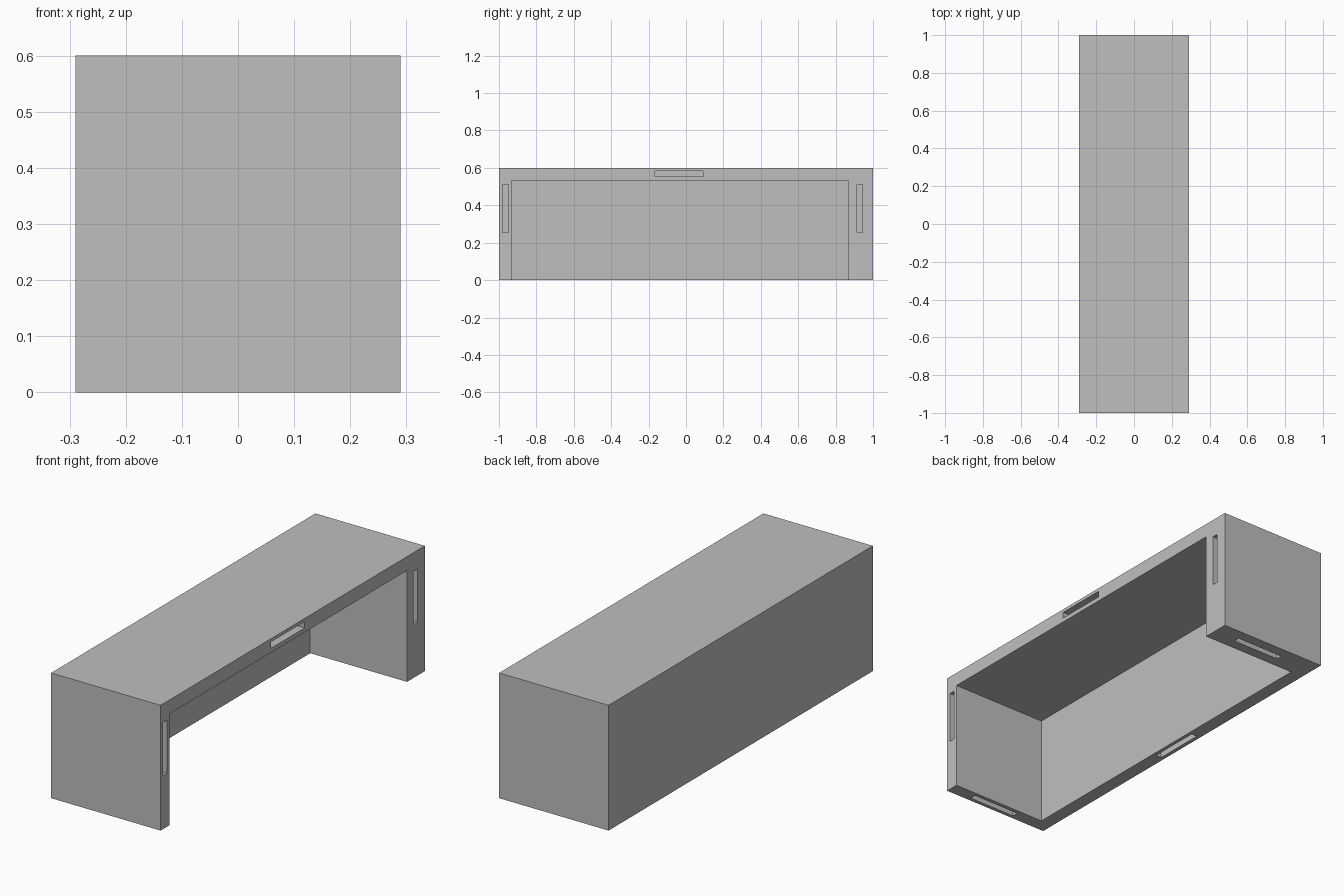
import bpy
from mathutils import Vector

cube = bpy.data.objects.get("Cube")
if cube:
    bpy.data.objects.remove(cube, do_unlink=True)

# Overall box, panel thicknesses and slot size
HX, HY, H = 0.29, 1.0, 0.6
WALL, THICK_WALL = 0.067, 0.135
SLOT_LEN, SLOT_W, SLOT_DEPTH = 0.256, 0.03, 0.13

grey = bpy.data.materials.new("plain_grey")
grey.use_nodes = True
colour = (0.52, 0.52, 0.52, 1)
grey.diffuse_color = colour
grey.node_tree.nodes["Principled BSDF"].inputs["Base Color"].default_value = colour


def box(name, low, high):
    """Axis-aligned box between two corners."""
    low, high = Vector(low), Vector(high)
    bpy.ops.mesh.primitive_cube_add(size=1, location=(low + high) / 2)
    obj = bpy.context.object
    obj.name = name
    obj.scale = high - low
    bpy.ops.object.transform_apply(location=False, rotation=False, scale=True)
    obj.data.materials.append(grey)
    return obj


def cut(target, name, low, high):
    """Subtract a hidden box from the target."""
    cutter = box(name, low, high)
    cutter.hide_render = True
    mod = target.modifiers.new(name, "BOOLEAN")
    mod.operation = "DIFFERENCE"
    mod.solver = "EXACT"
    mod.object = cutter
    bpy.context.view_layer.objects.active = target
    bpy.ops.object.modifier_apply(modifier=name)
    bpy.data.objects.remove(cutter, do_unlink=True)


def cut_slot(target, name, centre, size):
    """Cut a slot whose box is centred on the surface it opens from."""
    centre, half = Vector(centre), Vector(size) / 2
    cut(target, name, centre - half, centre + half)


# Shell with one open side and an open bottom
shell = box("cover_shell", (-HX, -HY, 0), (HX, HY, H))
cut(shell, "hollow", (-HX + WALL, -HY + WALL, -0.1),
    (HX + 0.1, HY - THICK_WALL, H - WALL))

# Slots in the open rim and under each end wall
deep = 2 * SLOT_DEPTH
for side, rim_y, base_y in (("front", -0.965, -0.967), ("back", 0.928, 0.932)):
    cut_slot(shell, side + "_rim_slot", (HX, rim_y, 0.383), (deep, SLOT_W, SLOT_LEN))
    cut_slot(shell, side + "_base_slot", (0.035, base_y, 0), (SLOT_LEN, SLOT_W, deep))

# Slots in the top rim and under the long wall
cut_slot(shell, "top_rim_slot", (HX, -0.037, 0.569), (deep, SLOT_LEN, SLOT_W))
cut_slot(shell, "long_base_slot", (-0.256, 0, 0), (SLOT_W, SLOT_LEN, deep))
